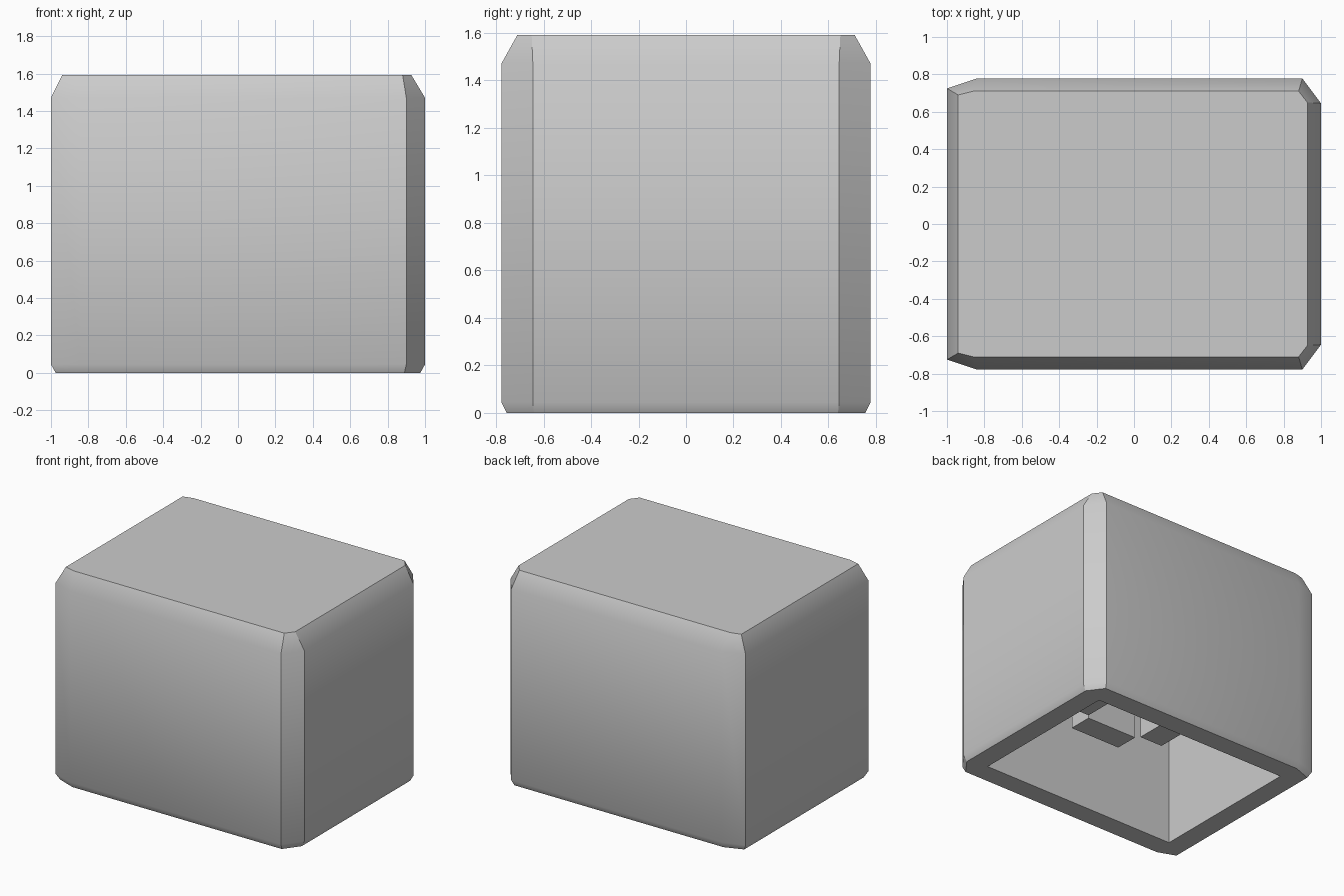
import bpy
import bmesh
from math import radians

cube = bpy.data.objects.get("Cube")
if cube:
    bpy.data.objects.remove(cube)

GREY = (0.6, 0.6, 0.6, 1)
grey = bpy.data.materials.new("plain_grey")
grey.use_nodes = True
grey.diffuse_color = GREY
grey.node_tree.nodes["Principled BSDF"].inputs["Base Color"].default_value = GREY


def add_object(name, bm):
    bmesh.ops.recalc_face_normals(bm, faces=bm.faces[:])
    mesh = bpy.data.meshes.new(name)
    bm.to_mesh(mesh)
    bm.free()
    mesh.materials.append(grey)
    obj = bpy.data.objects.new(name, mesh)
    bpy.context.collection.objects.link(obj)
    return obj


def add_ring(bm, half, z):
    """Closed loop of points, given as its back half and mirrored to the front."""
    points = half + [(x, -y) for x, y in reversed(half)]
    return [bm.verts.new((x, y, z)) for x, y in points]


def skin(bm, low, high):
    n = len(low)
    for i in range(n):
        j = (i + 1) % n
        bm.faces.new((low[i], low[j], high[j], high[i]))


def loop_edges(bm, ring):
    n = len(ring)
    return [bm.edges.get((ring[i], ring[(i + 1) % n])) for i in range(n)]


# Shell: chamfered outer skin, wider chamfers on the left corners
base = [(-0.975, 0.705), (-0.84, 0.755), (0.89, 0.755), (0.975, 0.64)]
body = [(-1, 0.725), (-0.84, 0.778), (0.9, 0.778), (1, 0.645)]
crown = [(-0.94, 0.69), (-0.86, 0.71), (0.88, 0.71), (0.927, 0.65)]
cavity = [(-0.82, 0.6), (0.82, 0.6)]
CEILING = 1.41

bm = bmesh.new()
outer = [add_ring(bm, half, z) for half, z in
         ((base, 0), (body, 0.045), (body, 1.47), (crown, 1.592))]
for low, high in zip(outer, outer[1:]):
    skin(bm, low, high)
bm.faces.new(outer[-1])

# Cavity open at the bottom, joined to the skin by a flat rim
inner = [add_ring(bm, cavity, z) for z in (0, CEILING)]
skin(bm, *inner)
bm.faces.new(inner[1])
rim = loop_edges(bm, outer[0]) + loop_edges(bm, inner[0])
bmesh.ops.triangle_fill(bm, use_beauty=True, use_dissolve=False, edges=rim)
shell = add_object("shell", bm)

bpy.ops.object.select_all(action="DESELECT")
shell.select_set(True)
bpy.context.view_layer.objects.active = shell
bpy.ops.object.shade_smooth_by_angle(angle=radians(31))


# Four bars around a square socket, hanging from the ceiling
def socket_bar(name, x, y, width, depth, bottom=0.455):
    bm = bmesh.new()
    bmesh.ops.create_cube(bm, size=1)
    height = CEILING + 0.02 - bottom
    bmesh.ops.scale(bm, vec=(width, depth, height), verts=bm.verts[:])
    bmesh.ops.translate(bm, vec=(x, y, bottom + height / 2), verts=bm.verts[:])
    add_object(name, bm)


for side, front_back, left_right in ((-1, "front", "right"), (1, "back", "left")):
    socket_bar("socket_bar_" + front_back, 0, side * 0.33, 0.42, 0.18)
    socket_bar("socket_bar_" + left_right, side * 0.33, 0, 0.19, 0.42)
